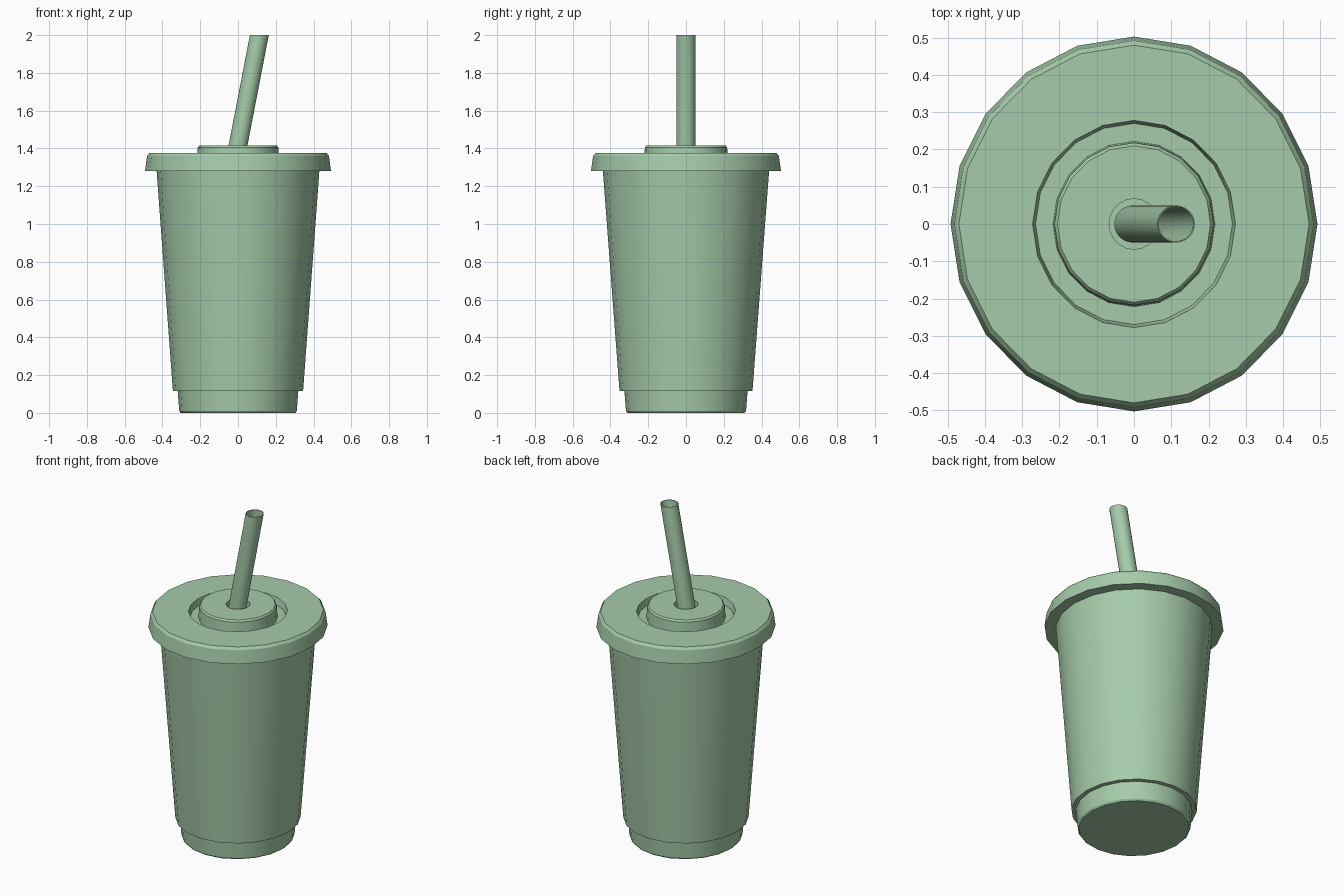
import bpy, bmesh, math

if "Cube" in bpy.data.objects:
    bpy.data.objects.remove(bpy.data.objects["Cube"])

SQUASH = 0.979  # the cup and lid are slightly narrower in x than in y

mat = bpy.data.materials.new("soft_green")
mat.diffuse_color = (0.38, 0.60, 0.40, 1)
mat.use_nodes = True
mat.node_tree.nodes["Principled BSDF"].inputs["Base Color"].default_value = mat.diffuse_color


def loft(name, rings, sides, squash=1.0, cap_start=False, closed=False):
    """Skin horizontal rings given as (radius, z, centre x)."""
    bm = bmesh.new()
    loops = []
    for r, z, cx in rings:
        loops.append([bm.verts.new((cx + squash * r * math.cos(math.tau * i / sides),
                                    r * math.sin(math.tau * i / sides), z))
                      for i in range(sides)])
    pairs = list(zip(loops, loops[1:]))
    if closed:
        pairs.append((loops[-1], loops[0]))
    for a, b in pairs:
        for i in range(sides):
            j = (i + 1) % sides
            bm.faces.new((a[i], a[j], b[j], b[i]))
    if cap_start:
        bm.faces.new(loops[0][::-1])
    mesh = bpy.data.meshes.new(name)
    bm.to_mesh(mesh)
    bm.free()
    mesh.materials.append(mat)
    obj = bpy.data.objects.new(name, mesh)
    bpy.context.collection.objects.link(obj)
    bpy.ops.object.select_all(action='DESELECT')
    obj.select_set(True)
    bpy.context.view_layer.objects.active = obj
    bpy.ops.object.shade_smooth_by_angle(angle=math.radians(30))
    return obj


def lathe(name, profile, **kw):
    return loft(name, [(r, z, 0) for r, z in profile], 20, SQUASH, **kw)


# Tapered cup with a narrower foot
lathe("cup", [(0.310, 0.0), (0.318, 0.01), (0.326, 0.115), (0.352, 0.115),
              (0.440, 1.28), (0.445, 1.34)], cap_start=True)

# Lid: skirt, flat top, ring groove, raised button and straw hole
lathe("lid", [(0.435, 1.28), (0.503, 1.28), (0.492, 1.36), (0.480, 1.375),
              (0.278, 1.375), (0.270, 1.335), (0.222, 1.335), (0.218, 1.405),
              (0.210, 1.415), (0.068, 1.415), (0.068, 1.36)])

# Hollow straw, leaning towards +x above the lid
path = [(1.10, 0.0), (1.40, -0.003), (2.0, 0.113)]
outer = [(0.050, z, x) for z, x in path]
inner = [(0.047, z, x) for z, x in reversed(path)]
loft("straw", outer + inner, 24, closed=True)
